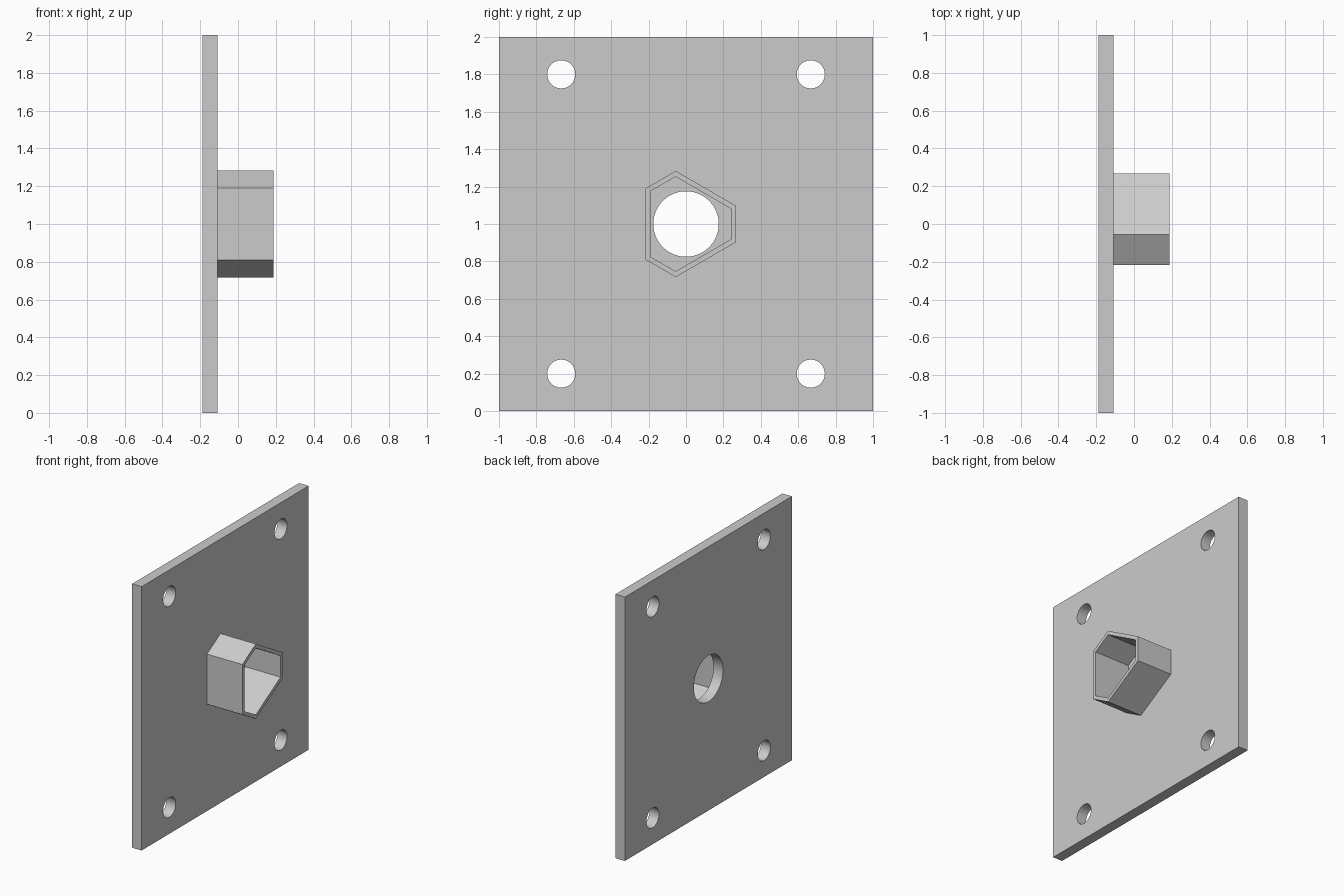
import bpy, bmesh
from math import cos, sin, pi, radians

if "Cube" in bpy.data.objects:
    bpy.data.objects.remove(bpy.data.objects["Cube"], do_unlink=True)

grey = bpy.data.materials.new("light grey")
grey.use_nodes = True
grey.diffuse_color = (0.6, 0.6, 0.6, 1)
grey.node_tree.nodes["Principled BSDF"].inputs["Base Color"].default_value = grey.diffuse_color


def circle(cy, cz, radius, count=48):
    return [(cy + radius * cos(2 * pi * i / count), cz + radius * sin(2 * pi * i / count))
            for i in range(count)]


def mirrored(half):
    """Close a (y, z) half outline by mirroring it below the centre height."""
    return half + [(y, -z) for y, z in reversed(half)]


def extrude_profile(name, loops, x_min, x_max):
    """Extrude an outline with inner holes, given in (y, z), along x."""
    curve = bpy.data.curves.new(name, "CURVE")
    curve.dimensions = "2D"
    curve.fill_mode = "BOTH"
    curve.extrude = (x_max - x_min) / 2
    for loop in loops:
        spline = curve.splines.new("POLY")
        spline.points.add(len(loop) - 1)
        for point, (y, z) in zip(spline.points, loop):
            point.co = (y, z, 0, 1)
        spline.use_cyclic_u = True
    obj = bpy.data.objects.new(name, curve)
    bpy.context.collection.objects.link(obj)
    obj.location = ((x_min + x_max) / 2, 0, 1)
    obj.rotation_euler = (radians(90), 0, radians(90))

    bpy.ops.object.select_all(action="DESELECT")
    obj.select_set(True)
    bpy.context.view_layer.objects.active = obj
    bpy.ops.object.convert(target="MESH")
    obj = bpy.context.object
    bm = bmesh.new()
    bm.from_mesh(obj.data)
    bmesh.ops.remove_doubles(bm, verts=bm.verts, dist=0.0001)
    bmesh.ops.recalc_face_normals(bm, faces=bm.faces)
    bm.to_mesh(obj.data)
    bm.free()
    obj.data.materials.clear()
    obj.data.materials.append(grey)
    bpy.ops.object.shade_smooth_by_angle(angle=radians(25))
    return obj


# Square plate with a central bore and four corner bolt holes
square = mirrored([(-1, 1), (1, 1)])
bolt_holes = [circle(y, z, 0.075) for y in (-0.667, 0.667) for z in (-0.8, 0.8)]
extrude_profile("mounting_plate", [square, circle(0, 0, 0.175)] + bolt_holes, -0.188, -0.108)

# Open six-sided socket standing on the plate around the bore
outer = mirrored([(-0.217, 0.19), (-0.055, 0.284), (0.268, 0.097)])
inner = mirrored([(-0.19, 0.175), (-0.055, 0.253), (0.241, 0.081)])
extrude_profile("socket", [outer, inner], -0.108, 0.188)
